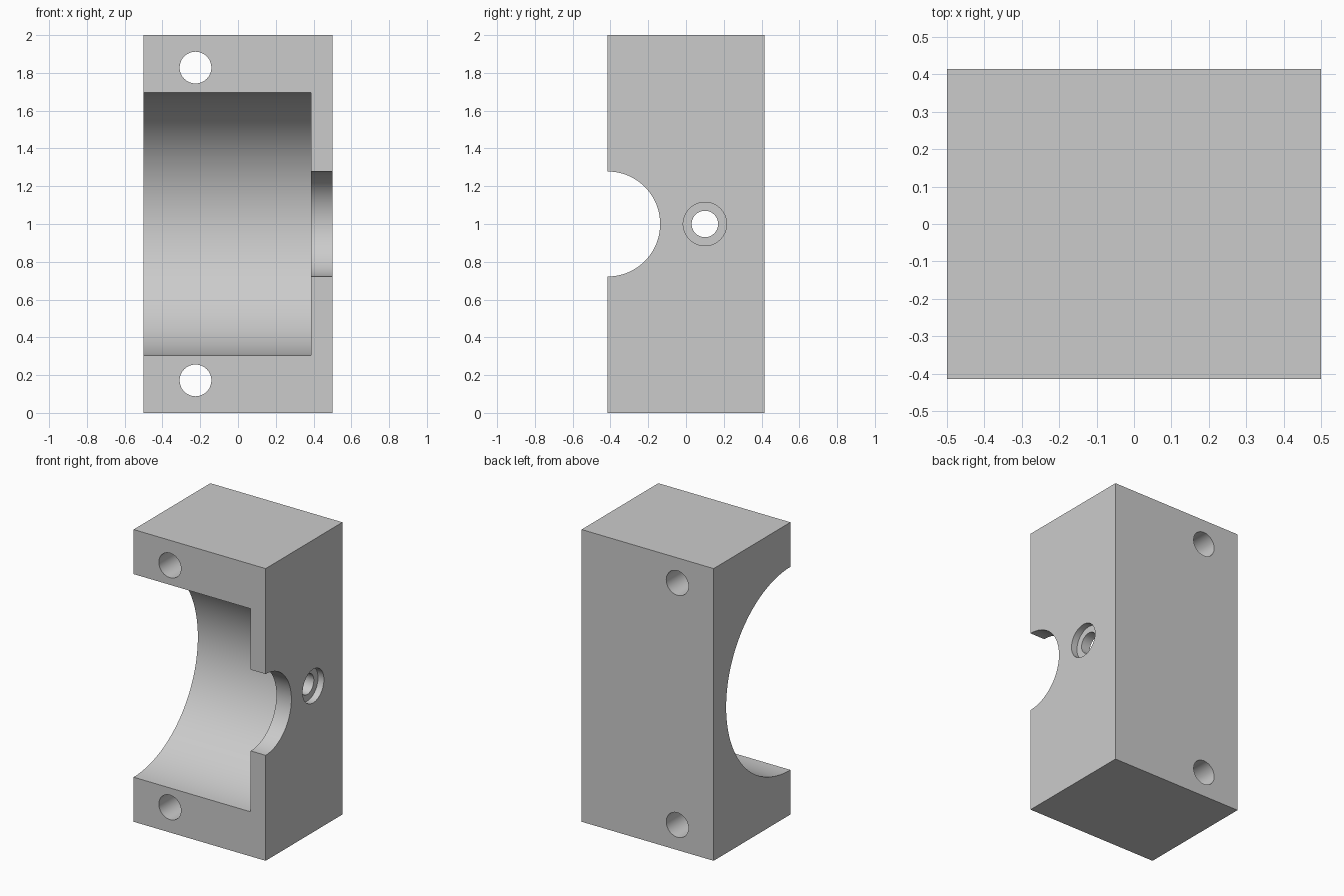
import bpy
import math

cube = bpy.data.objects.get("Cube")
if cube:
    bpy.data.objects.remove(cube, do_unlink=True)

WIDTH, DEPTH, HEIGHT = 1.0, 0.83, 2.0
FRONT = -DEPTH / 2
MID = HEIGHT / 2

# Plain grey finish
grey = bpy.data.materials.new("plain_grey")
grey.use_nodes = True
colour = (0.6, 0.6, 0.6, 1)
grey.diffuse_color = colour
grey.node_tree.nodes["Principled BSDF"].inputs["Base Color"].default_value = colour

# Solid block
bpy.ops.mesh.primitive_cube_add(size=1, location=(0, 0, MID))
block = bpy.context.object
block.name = "bearing_block"
block.scale = (WIDTH, DEPTH, HEIGHT)
bpy.ops.object.transform_apply(location=True, rotation=False, scale=True)
block.data.materials.append(grey)


def bore(name, axis, start, end, centre, radius, sides=64):
    """Cut a round hole along x or y, from start to end."""
    middle = (start + end) / 2
    if axis == "x":
        location = (middle, centre[0], centre[1])
        rotation = (0, math.pi / 2, 0)
    else:
        location = (centre[0], middle, centre[1])
        rotation = (math.pi / 2, 0, 0)
    bpy.ops.mesh.primitive_cylinder_add(vertices=sides, radius=radius,
                                        depth=end - start,
                                        location=location, rotation=rotation)
    cutter = bpy.context.object
    cutter.name = name
    cutter.hide_render = True
    cutter.data.materials.append(grey)
    mod = block.modifiers.new(name, "BOOLEAN")
    mod.operation = "DIFFERENCE"
    mod.solver = "EXACT"
    mod.object = cutter
    bpy.ops.object.select_all(action="DESELECT")
    block.select_set(True)
    bpy.context.view_layer.objects.active = block
    bpy.ops.object.modifier_apply(modifier=mod.name)
    bpy.data.objects.remove(cutter, do_unlink=True)


# Large half-round seat, open on one side, and the smaller shaft opening
bore("seat_cutter", "x", -0.7, 0.387, (FRONT, MID), 0.695, 128)
bore("shaft_cutter", "x", 0.2, 0.7, (FRONT, MID), 0.278, 96)

# Bolt holes from front to back, above and below the seat
for side in (-1, 1):
    bore("bolt_cutter", "y", -0.7, 0.7, (-0.225, MID + side * 0.828), 0.084)

# Counterbored hole through the end wall
bore("pin_cutter", "x", 0.2, 0.7, (0.1, MID), 0.07)
bore("counterbore_cutter", "x", 0.455, 0.7, (0.1, MID), 0.115)

# Smooth bores, sharp edges
bpy.ops.object.shade_smooth_by_angle(angle=math.radians(30))
